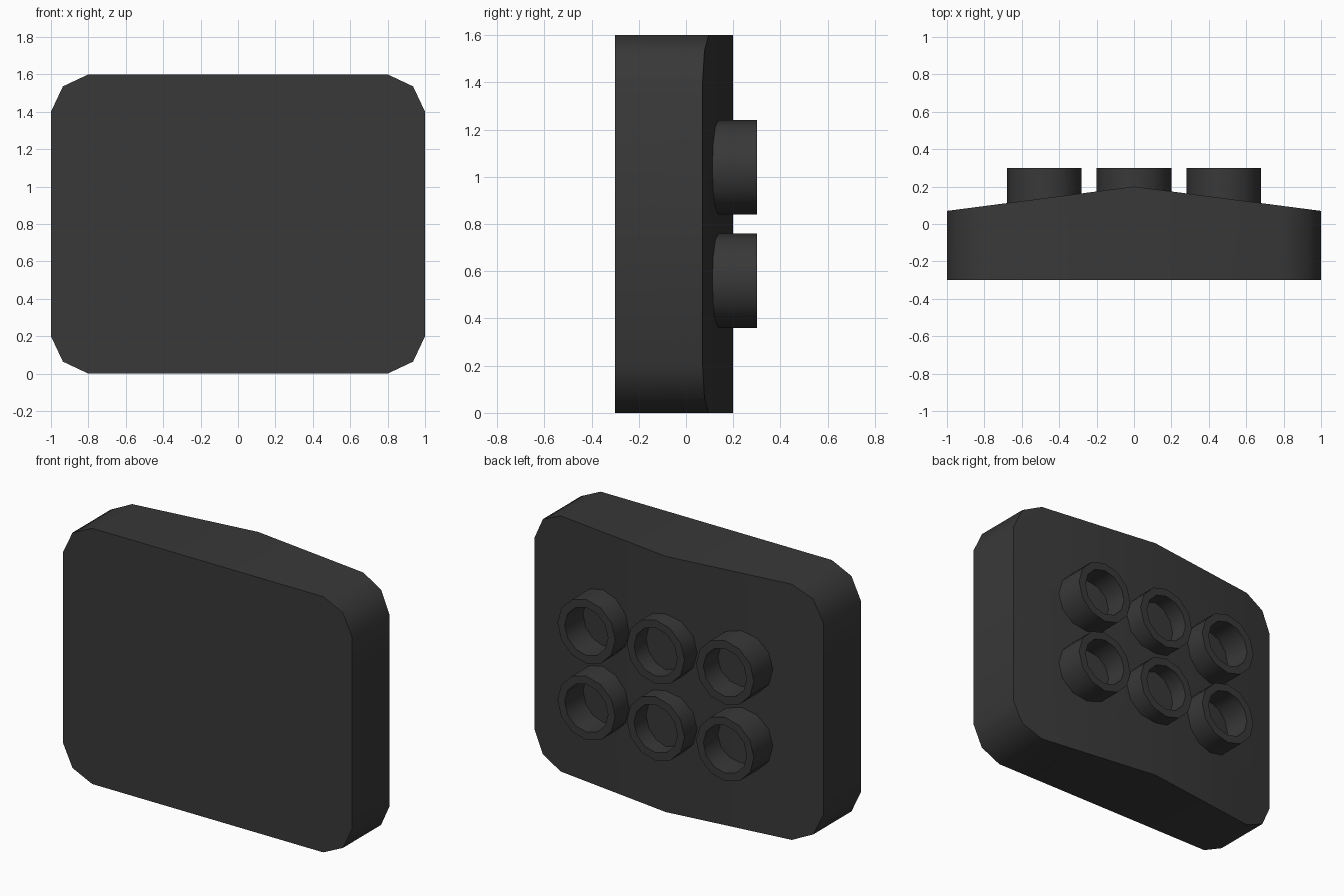
import bpy, bmesh, math

if "Cube" in bpy.data.objects:
    bpy.data.objects.remove(bpy.data.objects["Cube"])

SIDES = 12


def back_y(x):
    """Height of the gently ridged back surface at x."""
    return 0.2 - 0.13 * abs(x)


dark = bpy.data.materials.new("dark grey")
dark.diffuse_color = (0.04, 0.04, 0.04, 1)
dark.use_nodes = True
dark.node_tree.nodes["Principled BSDF"].inputs["Base Color"].default_value = dark.diffuse_color


def finish(name, bm, angle):
    bmesh.ops.recalc_face_normals(bm, faces=bm.faces)
    mesh = bpy.data.meshes.new(name)
    bm.to_mesh(mesh)
    bm.free()
    mesh.materials.append(dark)
    ob = bpy.data.objects.new(name, mesh)
    bpy.context.collection.objects.link(ob)
    bpy.ops.object.select_all(action='DESELECT')
    ob.select_set(True)
    bpy.context.view_layer.objects.active = ob
    bpy.ops.object.shade_smooth_by_angle(angle=math.radians(angle))
    return ob


# Plate: rounded rectangle outline, flat front, back ridged along x = 0
quarter = [(0, 0.8), (0.8, 0.8), (0.936, 0.736), (1, 0.6)]
right = quarter + [(x, -z) for x, z in reversed(quarter)]
left = [(-x, z) for x, z in reversed(right) if x > 0]
outline = right + left
bm = bmesh.new()
front = [bm.verts.new((x, -0.3, z + 0.8)) for x, z in outline]
back = [bm.verts.new((x, back_y(x), z + 0.8)) for x, z in outline]
n = len(outline)
for i in range(n):
    j = (i + 1) % n
    bm.faces.new((front[i], front[j], back[j], back[i]))
bm.faces.new(front)
half = len(right)
bm.faces.new(back[:half])
bm.faces.new([back[half - 1]] + back[half:] + [back[0]])
finish("plate", bm, 50)


# Hollow round studs seated on the back surface
def stud(name, cx, cz, outer=0.2, inner=0.15, top=0.3):
    bm = bmesh.new()

    def ring(r, on_plate):
        verts = []
        for k in range(SIDES):
            a = 2 * math.pi * k / SIDES
            x = cx + r * math.cos(a)
            y = back_y(x) if on_plate else top
            verts.append(bm.verts.new((x, y, cz + r * math.sin(a))))
        return verts

    rings = [ring(outer, True), ring(outer, False),
             ring(inner, False), ring(inner, True)]
    for a, b in zip(rings, rings[1:]):
        for i in range(SIDES):
            j = (i + 1) % SIDES
            bm.faces.new((a[i], b[i], b[j], a[j]))
    # hidden seat ring closes the tube so normals are well defined
    a, b = rings[3], rings[0]
    seat = [bm.faces.new((a[i], b[i], b[(i + 1) % SIDES], a[(i + 1) % SIDES]))
            for i in range(SIDES)]
    bmesh.ops.recalc_face_normals(bm, faces=bm.faces)
    finish(name, bm, 50)


for row, z in (("lower", 0.56), ("upper", 1.04)):
    for col, x in (("left", -0.48), ("middle", 0), ("right", 0.48)):
        stud(f"{row}_{col}_stud", x, z)
